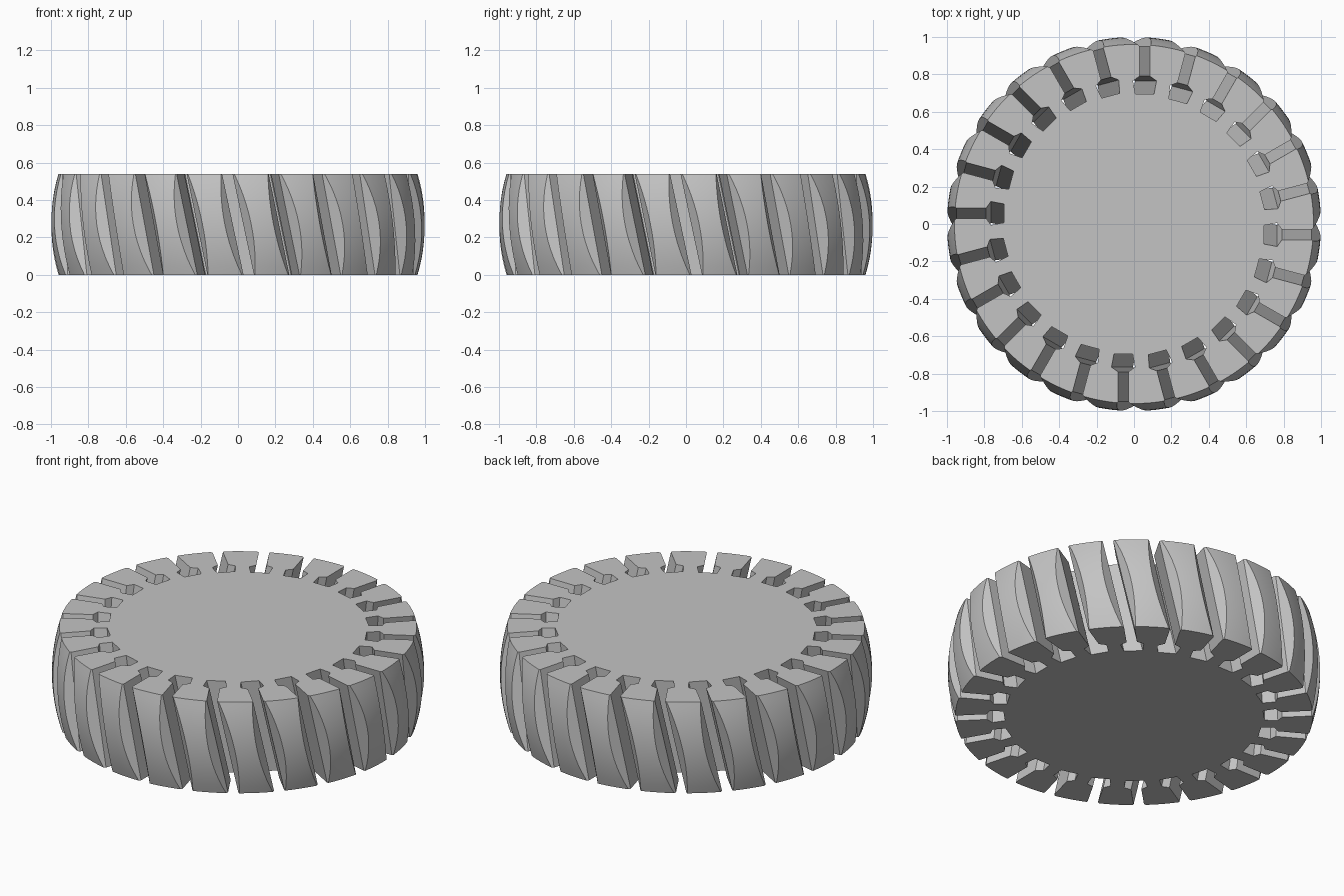
import bpy, bmesh
from math import sin, cos, pi, tau, radians, tan
from mathutils import Matrix, Vector

HEIGHT = 0.54
SLOTS = 24
LEAN = tan(radians(12))

if "Cube" in bpy.data.objects:
    bpy.data.objects.remove(bpy.data.objects["Cube"], do_unlink=True)

metal = bpy.data.materials.new("plain_grey")
metal.use_nodes = True
grey = (0.55, 0.55, 0.55, 1)
metal.diffuse_color = grey
metal.node_tree.nodes["Principled BSDF"].inputs["Base Color"].default_value = grey


def make_object(name, bm):
    bmesh.ops.recalc_face_normals(bm, faces=bm.faces)
    mesh = bpy.data.meshes.new(name)
    bm.to_mesh(mesh)
    bm.free()
    mesh.materials.append(metal)
    obj = bpy.data.objects.new(name, mesh)
    bpy.context.scene.collection.objects.link(obj)
    return obj


def loft(bm, rings):
    """Skin a stack of closed rings and cap both ends."""
    loops = [[bm.verts.new(p) for p in ring] for ring in rings]
    n = len(loops[0])
    for low, high in zip(loops, loops[1:]):
        for i in range(n):
            j = (i + 1) % n
            bm.faces.new((low[i], low[j], high[j], high[i]))
    bm.faces.new(loops[0][::-1])
    bm.faces.new(loops[-1])


# Disc with a gently barrelled rim
STEPS, SEGMENTS = 12, 192
rings = []
for k in range(STEPS + 1):
    t = 2 * k / STEPS - 1
    r = 1.0 - 0.04 * t * t
    rings.append([Vector((r * cos(tau * (i + 0.5) / SEGMENTS),
                          r * sin(tau * (i + 0.5) / SEGMENTS),
                          HEIGHT * k / STEPS)) for i in range(SEGMENTS)])
bm = bmesh.new()
loft(bm, rings)
disc = make_object("slotted_disc", bm)

# Leaning dovetail slots: root, shoulder, throat and chamfered mouth
half = [(0.05, 0.695), (0.063, 0.765), (0.028, 0.79), (0.028, 0.95), (0.118, 1.05)]
section = half + [(-x, y) for x, y in reversed(half)]
bm = bmesh.new()
for s in range(SLOTS):
    turn = Matrix.Rotation(tau * s / SLOTS, 3, "Z")
    loft(bm, [[turn @ Vector((x + z * LEAN, y, z + HEIGHT / 2)) for x, y in section]
              for z in (-0.32, 0.32)])
cutter = make_object("slot_cutter", bm)
cutter.hide_render = True

# Cut the slots, keep the result as plain mesh
cut = disc.modifiers.new("slots", "BOOLEAN")
cut.operation = "DIFFERENCE"
cut.solver = "EXACT"
cut.object = cutter
bpy.ops.object.select_all(action="DESELECT")
bpy.context.view_layer.objects.active = disc
disc.select_set(True)
bpy.ops.object.modifier_apply(modifier=cut.name)
bpy.data.objects.remove(cutter, do_unlink=True)
bpy.ops.object.shade_smooth_by_angle(angle=radians(20))
